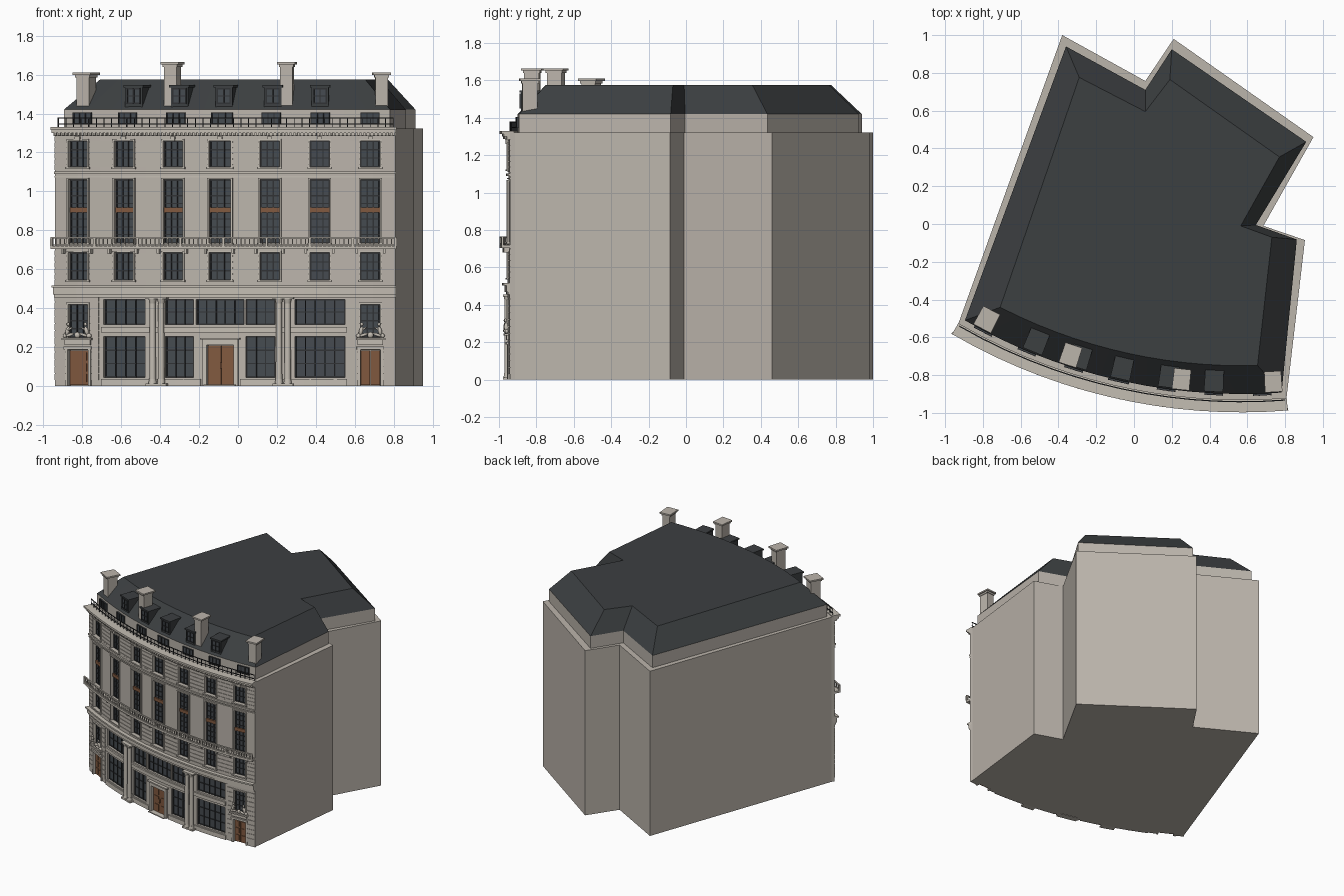
import bpy, bmesh, math
from mathutils import Matrix, Vector

if "Cube" in bpy.data.objects:
    bpy.data.objects.remove(bpy.data.objects["Cube"])

CX, CY, R = 0.57, 2.05, 3.0          # centre and radius of the curved front
XL, XR = -0.94, 0.81                 # ends of the front
COL = dict(stone=(0.50, 0.46, 0.41), roof=(0.045, 0.05, 0.053), glass=(0.06, 0.07, 0.08),
           frame=(0.03, 0.032, 0.035), wood=(0.22, 0.10, 0.05), trim=(0.55, 0.51, 0.45))
MATS = {}
for k, c in COL.items():
    MATS[k] = bpy.data.materials.new(k)
    MATS[k].diffuse_color = (*c, 1)
PARTS = {}


def part(name, mat):
    if name not in PARTS:
        PARTS[name] = (bmesh.new(), mat)
    return name


def P(x, o, z=0.0):
    """Point on the curved front at x, pushed outward by o."""
    a = math.asin((x - CX) / R)
    return Vector((CX + (R + o) * math.sin(a), CY - (R + o) * math.cos(a), z))


def loft(name, rings):
    bm = PARTS[name][0]
    vs = [[bm.verts.new(p) for p in r] for r in rings]
    for a, b in zip(vs, vs[1:]):
        for i in range(len(a)):
            j = (i + 1) % len(a)
            bm.faces.new((a[i], a[j], b[j], b[i]))
    bm.faces.new(vs[0][::-1])
    bm.faces.new(vs[-1])


def band(name, x0, x1, z0, z1, o0, o1, n=None):
    """Box that follows the curved front."""
    n = n or max(1, round((x1 - x0) / 0.12))
    rings = []
    for i in range(n + 1):
        x = x0 + (x1 - x0) * i / n
        rings.append([P(x, o0, z0), P(x, o1, z0), P(x, o1, z1), P(x, o0, z1)])
    loft(name, rings)


def fill(name, xa, xb, z0, z1, o0, o1, holes):
    """Wall piece between z0 and z1, leaving the openings free."""
    cuts = sorted({z0, z1} | {z for h in holes for z in h[2:] if z0 < z < z1})
    for a, b in zip(cuts, cuts[1:]):
        m, x = (a + b) / 2, xa
        for h in sorted(h for h in holes if h[2] < m < h[3] and h[1] > xa and h[0] < xb):
            if h[0] - x > 0.002:
                band(name, x, h[0], a, b, o0, o1)
            x = h[1]
        if xb - x > 0.002:
            band(name, x, xb, a, b, o0, o1)


def glazing(x0, x1, z0, z1, cols, rows, o=-0.02):
    band("window_glass", x0, x1, z0, z1, o - 0.006, o, 1)
    t = 0.003
    for i in range(cols + 1):
        x = x0 + t + (x1 - x0 - 2 * t) * i / cols
        band("glazing_bars", x - t, x + t, z0, z1, o, o + 0.006, 1)
    for i in range(rows + 1):
        z = z0 + t + (z1 - z0 - 2 * t) * i / rows
        band("glazing_bars", x0, x1, z - t, z + t, o, o + 0.005, 1)


def surround(x0, x1, z0, z1, w=0.009, o=0.009):
    band("window_surrounds", x0 - w, x0, z0, z1, -0.01, o, 1)
    band("window_surrounds", x1, x1 + w, z0, z1, -0.01, o, 1)
    band("window_surrounds", x0 - w, x1 + w, z1, z1 + w, -0.01, o + 0.002, 1)
    band("window_surrounds", x0 - w - 0.004, x1 + w + 0.004, z0 - 0.01, z0, -0.01, o + 0.006, 1)


def cone(name, x, o, z0, z1, r0, r1, seg=16):
    m = Matrix.Translation(P(x, o, (z0 + z1) / 2))
    bmesh.ops.create_cone(PARTS[name][0], cap_ends=True, segments=seg, radius1=r0, radius2=r1,
                          depth=z1 - z0, matrix=m)


def blob(name, x, o, z, sx, sy, sz, tilt=0):
    m = (Matrix.Translation(P(x, o, z)) @ Matrix.Rotation(tilt, 4, 'Y')
         @ Matrix.Diagonal((sx, sy, sz, 1)))
    bmesh.ops.create_icosphere(PARTS[name][0], subdivisions=2, radius=1, matrix=m)


for nm, mt in (("main_body", "stone"), ("attic_wall", "stone"), ("mansard_roof", "roof"),
               ("front_wall", "stone"), ("stone_courses", "stone"), ("window_glass", "glass"),
               ("glazing_bars", "frame"), ("window_surrounds", "trim"), ("spandrels", "wood"),
               ("doors", "wood"), ("cornices", "trim"), ("balcony", "trim"), ("roof_railing", "frame"),
               ("dormers", "roof"), ("chimneys", "stone"), ("columns", "trim"),
               ("door_sculptures", "trim"), ("shopfront_trim", "trim")):
    part(nm, mt)

# Main block, attic and mansard roof from three footprints
def foot(xa, xb, o, rest, z):
    n = 14
    return [P(xa + (xb - xa) * i / n, o, z) for i in range(n + 1)] + [Vector((*p, z)) for p in rest]

outer = [(.905, -.085), (.685, -.01), (.95, .46), (.21, .98), (.06, .757), (-.38, 1.0)]
inner = [(.862, -.082), (.645, -.005), (.912, .435), (.20, .925), (.06, .71), (-.36, .94)]
upper = [(.73, -.07), (.565, -.01), (.77, .355), (.19, .765), (.06, .595), (-.29, .776)]
loft("main_body", [foot(XL, XR, -0.025, outer, z) for z in (0, 1.322)])
loft("attic_wall", [foot(-.92, .785, -0.05, inner, z) for z in (1.32, 1.42)])
loft("mansard_roof", [foot(-.92, .785, -0.05, inner, 1.42), foot(-.80, .66, -0.2, upper, 1.575)])

# Openings: three upper floors, end doors and windows, shopfront
bays = [-.82, -.585, -.333, -.092, .164, .42, .68]
half = [.048, .048, .05, .056, .05, .05, .05]
holes = []
for b, h in zip(bays, half):
    for z0, z1, rows in ((.545, .685, 3), (.735, 1.06, 8), (1.125, 1.26, 3)):
        holes.append((b - h, b + h, z0, z1))
        glazing(b - h, b + h, z0, z1, 3, rows)
        surround(b - h, b + h, z0, z1)
    band("spandrels", b - h, b + h, .892, .918, -.02, -.008, 1)
    # keystone and attic window
    band("window_surrounds", b - .012, b + .012, 1.26, 1.283, -.01, .016, 1)
    glazing(b - h, b + h, 1.345, 1.405, 3, 1, -0.045)
for b in (bays[0], bays[-1]):
    holes += [(b - .052, b + .052, 0, .185), (b - .05, b + .05, .25, .42)]
    glazing(b - .05, b + .05, .25, .42, 3, 4)
    surround(b - .05, b + .05, .25, .42)
    for s in (-1, 1):
        x0, x1 = sorted((b, b + s * .05))
        band("doors", x0 + .001, x1 - .001, 0.005, .183, -.025, -.012, 1)
        for z in (.02, .075, .13):
            band("doors", x0 + .012, x1 - .012, z, z + .042, -.012, -.008, 1)
        band("shopfront_trim", *sorted((b + s * .052, b + s * .066)), 0, .19, -.01, .008, 1)
    band("shopfront_trim", b - .07, b + .07, .187, .202, -.01, .014, 1)
    # plaque with ledge under the sculptures
    band("shopfront_trim", b - .065, b + .065, .212, .236, 0, .014, 1)
    band("shopfront_trim", b - .075, b + .075, .236, .246, 0, .026, 1)
    # pair of seated figures and a cartouche
    blob("door_sculptures", b, .012, .262, .016, .01, .016)
    for s in (-1, 1):
        blob("door_sculptures", b + s * .048, .016, .283, .011, .011, .024, -s * .25)
        blob("door_sculptures", b + s * .044, .018, .317, .008, .008, .010)
        blob("door_sculptures", b + s * .034, .020, .263, .024, .009, .008, s * .35)
        blob("door_sculptures", b + s * .060, .014, .258, .014, .01, .012)
        blob("door_sculptures", b + s * .034, .020, .294, .016, .005, .005, s * .6)

shop = [(-.69, -.477), (-.375, -.228), (-.215, .03), (.04, .19), (.292, .55)]
for i, (a, b) in enumerate(shop):
    n = max(3, round((b - a) / .05))
    holes.append((a, b, .315, .445))
    glazing(a, b, .315, .445, n, 2)
    if i != 2:
        holes.append((a, b, .045, .255))
        glazing(a, b, .045, .255, n, 3)
holes.append((-.158, -.02, 0, .21))

# Centre door with surround and step
for a, b in ((-.157, -.090), (-.088, -.021)):
    band("doors", a, b, .008, .208, -.025, -.012, 1)
    for z in (.02, .085, .15):
        band("doors", a + .012, b - .012, z, z + .05, -.012, -.008, 1)
band("doors", -.094, -.084, .09, .12, -.012, -.003, 1)
band("shopfront_trim", -.18, -.158, 0, .21, -.01, .014, 1)
band("shopfront_trim", -.02, .002, 0, .21, -.01, .014, 1)
band("shopfront_trim", -.18, .002, .21, .238, -.01, .014, 1)
band("shopfront_trim", -.19, .012, .238, .248, -.01, .024, 1)
band("shopfront_trim", -.17, -.01, 0, .008, -.02, .03, 1)
band("shopfront_trim", -.70, .56, .275, .303, 0, .012)
for a, b in ((-.70, -.19), (.012, .56)):
    band("shopfront_trim", a, b, 0, .035, 0, .008)

# Front wall with raised stone courses
fill("front_wall", XL, XR, 0, 1.322, -.027, 0, holes)
def courses(xa, xb, z0, z1, n):
    d = (z1 - z0) / n
    for i in range(n):
        fill("stone_courses", xa, xb, z0 + i * d, z0 + (i + 1) * d - .004, -.001, .004, holes)
courses(XL, XR, .517, .70, 6)
courses(XL, XR, 1.11, 1.285, 6)
courses(XL, -.715, .03, .47, 12)
courses(.575, XR, .03, .47, 12)

# Cornices and string courses
for z0, z1, o in ((.455, .47, .012), (.47, .505, .02), (.505, .517, .034), (1.09, 1.103, .012),
                  (1.072, 1.078, .006), (1.285, 1.30, .018), (1.30, 1.315, .034), (1.315, 1.33, .047)):
    band("cornices", XL, XR, z0, z1, -.02, o)
for i in range(88):
    x = XL + .01 + i * .0198
    band("cornices", x, x + .009, 1.288, 1.30, .015, .028, 1)

# Balcony with brackets and balusters
band("balcony", XL, XR, .703, .72, -.01, .046)
band("balcony", XL, XR, .757, .766, .036, .046)
band("balcony", XL, XR, .722, .727, .038, .044)
for i in range(81):
    x = XL + .003 + (XR - XL - .006) * i / 80
    w = .006 if i % 10 == 0 else .0022
    band("balcony", x - w, x + w, .72, .758, .041 - w, .041 + w, 1)
for b in bays:
    for s in (-1, 1):
        band("balcony", b + s * .07 - .006, b + s * .07 + .006, .68, .703, 0, .03, 1)

# Railing above the cornice
for z in (1.345, 1.375):
    band("roof_railing", XL + .01, XR - .01, z, z + .005, -.012, -.006)
for i in range(45):
    x = XL + .012 + (XR - XL - .024) * i / 44
    band("roof_railing", x - .002, x + .002, 1.325, 1.378, -.011, -.007, 1)

# Dormers
for x in (-.56, -.32, -.087, .17, .418):
    band("dormers", x - .045, x + .045, 1.425, 1.535, -.18, -.065, 1)
    band("dormers", x - .052, x + .052, 1.535, 1.546, -.185, -.058, 1)
    glazing(x - .036, x + .036, 1.45, 1.53, 2, 2, -.064)

# Chimneys with stepped caps
for x, zt in ((-.83, 1.61), (-.37, 1.665), (.24, 1.665), (.743, 1.61)):
    band("chimneys", x - .032, x + .032, 1.40, zt - .025, -.15, -.07, 1)
    band("chimneys", x - .038, x + .038, zt - .025, zt - .012, -.156, -.064, 1)
    band("chimneys", x - .047, x + .047, zt - .012, zt, -.165, -.055, 1)

# Paired shopfront columns
for c in (-.41, .235):
    band("columns", c - .052, c + .052, 0, .012, -.005, .042, 1)
    band("columns", c - .052, c + .052, .446, .456, -.005, .042, 1)
    for x in (c - .022, c + .022):
        cone("columns", x, .021, .012, .035, .021, .018)
        cone("columns", x, .021, .035, .425, .017, .015)
        cone("columns", x, .021, .425, .446, .015, .021)

# Turn every part into an object
for name, (bm, mat) in PARTS.items():
    bmesh.ops.recalc_face_normals(bm, faces=bm.faces)
    me = bpy.data.meshes.new(name)
    bm.to_mesh(me)
    bm.free()
    me.materials.append(MATS[mat])
    ob = bpy.data.objects.new(name, me)
    bpy.context.collection.objects.link(ob)
    ob.select_set(name in ("columns", "door_sculptures"))
    if name == "columns":
        bpy.context.view_layer.objects.active = ob
bpy.ops.object.shade_smooth_by_angle(angle=math.radians(40))

for m in bpy.data.materials:
    if m.users and not m.is_grease_pencil:
        m.use_nodes = True
        m.node_tree.nodes["Principled BSDF"].inputs["Base Color"].default_value = m.diffuse_color
